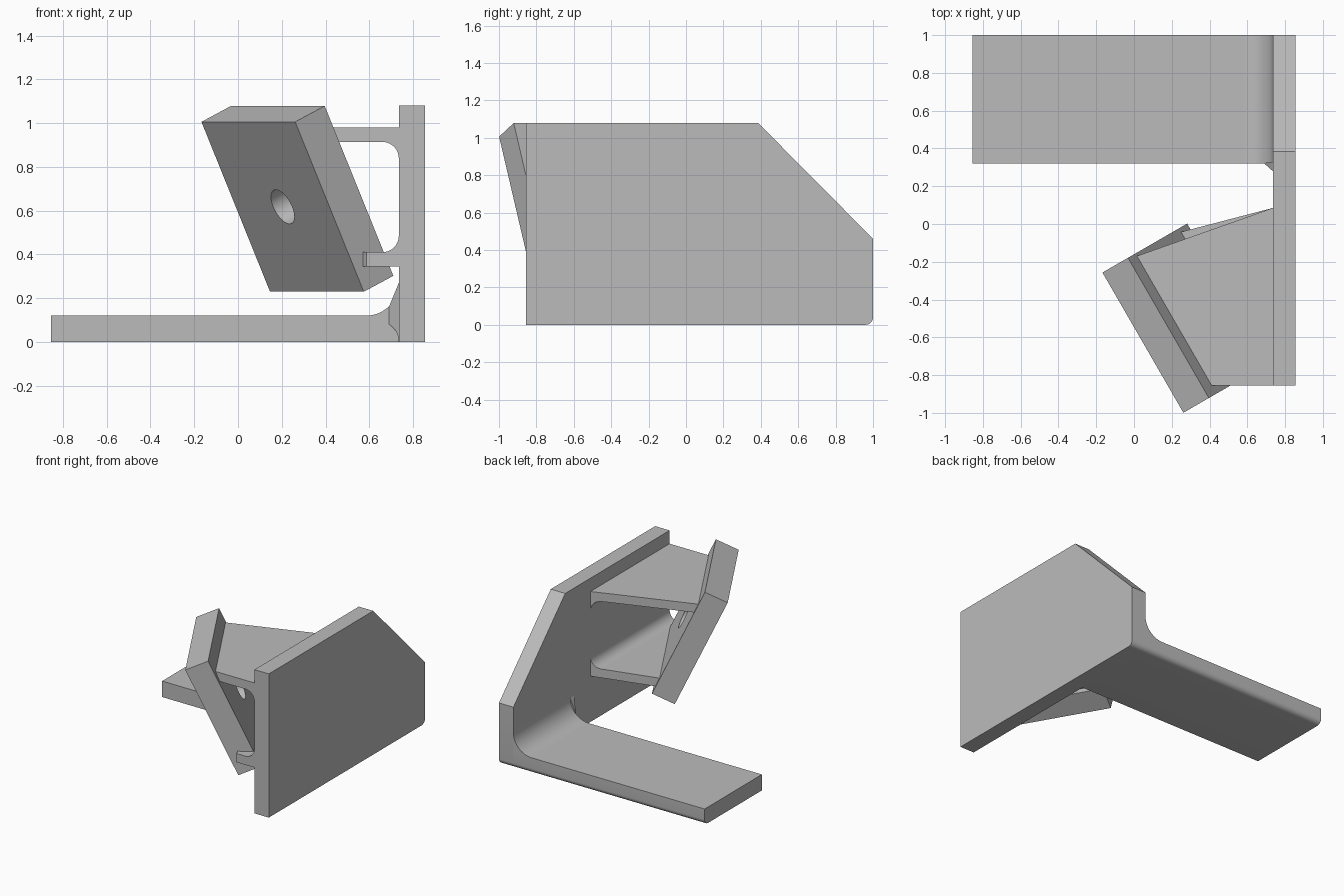
import bpy, bmesh
from math import sin, cos, pi, radians
from mathutils import Matrix, Vector

if "Cube" in bpy.data.objects:
    bpy.data.objects.remove(bpy.data.objects["Cube"])

grey = bpy.data.materials.new("plain grey")
grey.use_nodes = True
COLOUR = (0.5, 0.5, 0.5, 1)
grey.diffuse_color = COLOUR
grey.node_tree.nodes["Principled BSDF"].inputs["Base Color"].default_value = COLOUR


def finish(name, bm):
    bmesh.ops.recalc_face_normals(bm, faces=bm.faces)
    mesh = bpy.data.meshes.new(name)
    bm.to_mesh(mesh)
    bm.free()
    mesh.materials.append(grey)
    ob = bpy.data.objects.new(name, mesh)
    bpy.context.collection.objects.link(ob)
    return ob


def smooth(ob):
    bpy.ops.object.select_all(action='DESELECT')
    ob.select_set(True)
    bpy.context.view_layer.objects.active = ob
    bpy.ops.object.shade_smooth_by_angle(angle=radians(30))


def prism(name, outline, axis, start, end, shear=None):
    """Extrude a 2D outline along an axis; shear may move each end point."""
    def place(p, t):
        co = list(p)
        co.insert(axis, t)
        return Vector(shear(co, t) if shear else co)
    bm = bmesh.new()
    a = [bm.verts.new(place(p, start)) for p in outline]
    b = [bm.verts.new(place(p, end)) for p in outline]
    bm.faces.new(a)
    bm.faces.new(b)
    for i in range(len(a)):
        j = (i + 1) % len(a)
        bm.faces.new((a[i], a[j], b[j], b[i]))
    ob = finish(name, bm)
    smooth(ob)
    return ob


def arc(cx, cy, r, a0, a1, n=16):
    return [(cx + r * cos(radians(a0 + (a1 - a0) * i / n)),
             cy + r * sin(radians(a0 + (a1 - a0) * i / n))) for i in range(n + 1)]


WALL, EDGE, FRONT = 0.735, 0.855, -0.855
round_corner = arc(0.96, 0.04, 0.04, -90, 0, 8)

# Upright wall with a sloped rear corner, and the flat base arm
prism("side_wall", [(FRONT, 0)] + round_corner + [(1, 0.46), (0.385, 1.08), (FRONT, 1.08)],
      0, WALL, EDGE)
prism("base_arm", [(0.32, 0)] + round_corner + [(1, 0.12), (0.32, 0.12)], 0, -EDGE, WALL)

# Fillets between the base arm and the wall
prism("base_fillet", [(WALL, 0.12)] + arc(WALL - 0.15, 0.27, 0.15, -90, 0), 1, 0.32, 1)
prism("base_end_fillet", [(0.69, 0.16), (WALL, 0.27)] + arc(0.64, 0, 0.095, 0, 58, 8),
      1, 0.321, 0.28, lambda c, t: (c[0], 0.32 - max(0, c[0] - 0.69) * 0.9
                                    if t < 0.3 else 0.325, c[2]))


# Two shelves, each with a fillet on the side facing the other
def shelf(name, back_corner, front_x, bottom, fillet_z, side):
    slope = (0.085 - back_corner[1]) / (WALL - back_corner[0])
    prism(name, [(WALL, FRONT), (WALL, 0.085), back_corner, (front_x, FRONT)],
          2, bottom, bottom + 0.066)
    r = 0.075
    curve = [(x, fillet_z + side * z) for x, z in arc(WALL - r, r, r, -90, 0)]
    prism(name + "_fillet", [(WALL, fillet_z)] + curve, 1, FRONT, 0.085,
          lambda c, t: (c[0], t - slope * (WALL - c[0]) if t > 0 else t, c[2]))


shelf("upper_shelf", (0.0, -0.175), 0.385, 0.914, 0.914, -1)
shelf("lower_shelf", (0.2, -0.055), 0.587, 0.344, 0.41, 1)

# Tilted square plate with a round hole through its centre
tilt, turn = radians(25), radians(30)
across = Vector((sin(turn), -cos(turn), 0))
normal = Vector((cos(turn) * cos(tilt), sin(turn) * cos(tilt), sin(tilt)))
up = normal.cross(across)
pose = Matrix((across, up, normal)).transposed().to_4x4()
pose.translation = (0.2715, -0.4985, 0.654)

bm = bmesh.new()
bmesh.ops.create_cube(bm, size=1)
bmesh.ops.scale(bm, vec=(0.857, 0.857, 0.172), verts=bm.verts)
plate = finish("tilted_plate", bm)

bm = bmesh.new()
bmesh.ops.create_cone(bm, cap_ends=True, segments=48, radius1=0.086, radius2=0.086, depth=0.5)
cutter = finish("hole_cutter", bm)
cutter.hide_render = True

plate.matrix_world = cutter.matrix_world = pose
cut = plate.modifiers.new("hole", 'BOOLEAN')
cut.operation = 'DIFFERENCE'
cut.solver = 'EXACT'
cut.object = cutter
bpy.context.view_layer.update()
bpy.ops.object.select_all(action='DESELECT')
plate.select_set(True)
bpy.context.view_layer.objects.active = plate
bpy.ops.object.modifier_apply(modifier=cut.name)
bpy.data.objects.remove(cutter)
smooth(plate)
